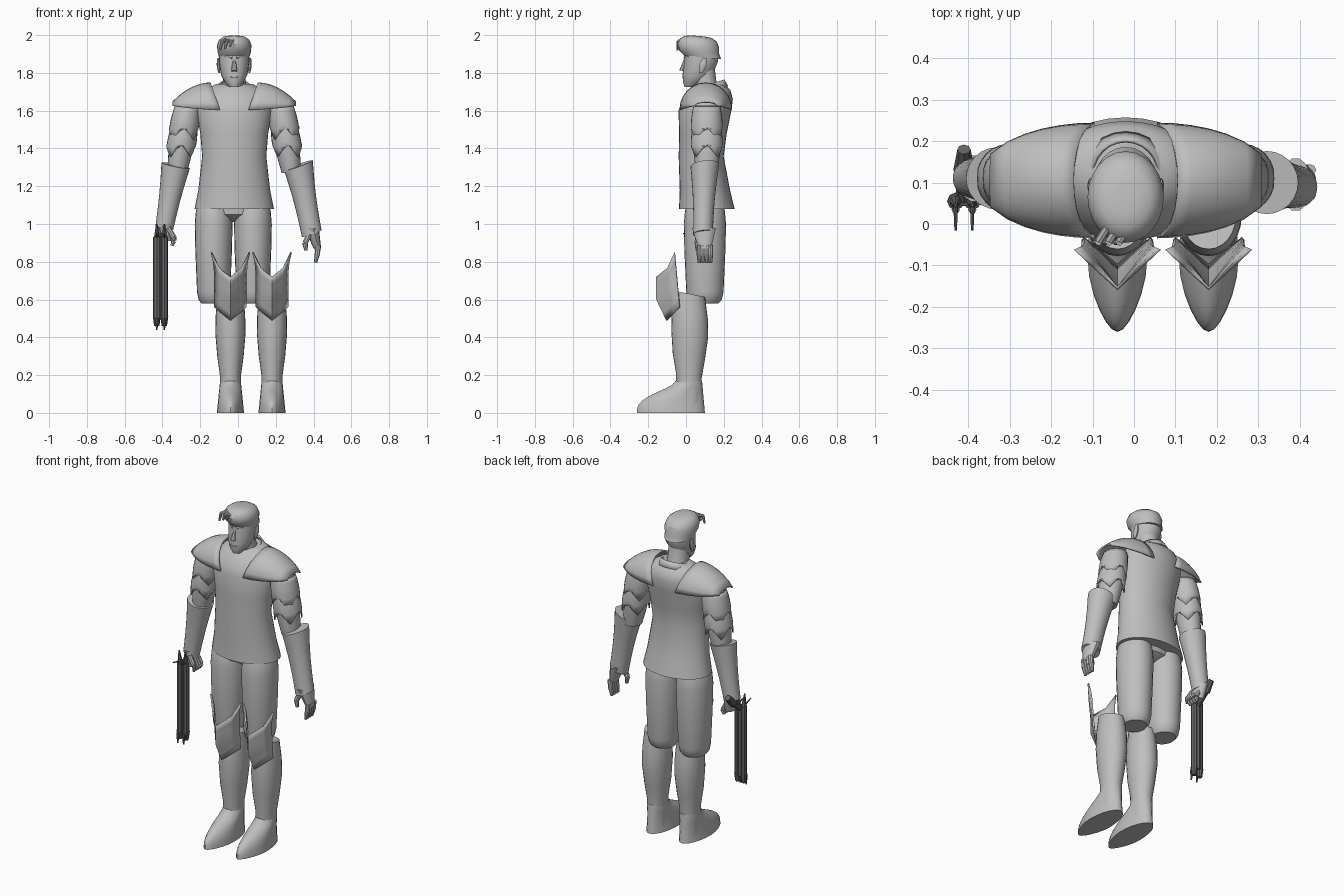
import bpy, bmesh, math
from mathutils import Vector

cube = bpy.data.objects.get("Cube")
if cube:
    bpy.data.objects.remove(cube, do_unlink=True)


def material(name, value):
    mat = bpy.data.materials.new(name)
    mat.use_nodes = True
    colour = (value, value, value, 1)
    mat.diffuse_color = colour
    mat.node_tree.nodes["Principled BSDF"].inputs["Base Color"].default_value = colour
    return mat


LIGHT = material("light grey", .52)
DARK = material("dark grey", .13)
CENTRE = -.02
SIDES = (("left", 1), ("right", -1))


def finish(name, bm, mat, thickness=0, angle=40):
    bmesh.ops.recalc_face_normals(bm, faces=bm.faces)
    mesh = bpy.data.meshes.new(name)
    bm.to_mesh(mesh)
    bm.free()
    part = bpy.data.objects.new(name, mesh)
    bpy.context.collection.objects.link(part)
    mesh.materials.append(mat)
    if thickness:
        solid = part.modifiers.new("thickness", "SOLIDIFY")
        solid.thickness = thickness
        solid.offset = 0
    bpy.ops.object.select_all(action="DESELECT")
    part.select_set(True)
    bpy.context.view_layer.objects.active = part
    bpy.ops.object.shade_smooth_by_angle(angle=math.radians(angle))


def skin(bm, rows, closed):
    """Join neighbouring rows of points with quads."""
    grid = [[bm.verts.new(point) for point in row] for row in rows]
    for low, high in zip(grid, grid[1:]):
        for k in range(len(low) if closed else len(low) - 1):
            j = (k + 1) % len(low)
            bm.faces.new((low[k], low[j], high[j], high[k]))
    return grid


def loft(name, rings, sides=24, slope=(0, 0), point=0, jag=0, thickness=0):
    """Skin rings of (centre, rx, ry); a shell with thickness stays open."""
    rows = []
    for ring, (centre, rx, ry) in enumerate(rings):
        row = []
        for k in range(sides):
            turn = math.tau * k / sides
            x = rx * math.cos(turn) * (1 - point * max(0, -math.sin(turn)) ** 2)
            y = ry * math.sin(turn)
            z = slope[0] * x + slope[1] * y
            if ring == len(rings) - 1:
                z += jag * (abs(k * 4 / sides % 1 - .5) * 4 - 1)
            row.append(Vector(centre) + Vector((x, y, z)))
        rows.append(row)
    bm = bmesh.new()
    grid = skin(bm, rows, True)
    if not thickness:
        bm.faces.new(grid[0])
        bm.faces.new(grid[-1])
    finish(name, bm, LIGHT, thickness)


def stack(name, x, depth, profile, **options):
    """Loft a profile of (y, z, radius), with depth as the ratio of ry to rx."""
    loft(name, [((x, y, z), r, r * depth) for y, z, r in profile], **options)


def limb(name, start, end, r_start, r_end, bulge=0, depth=1, **options):
    """Loft a tapered, bulging limb between two points."""
    start, end, rings = Vector(start), Vector(end), []
    for k in range(7):
        t = k / 6
        r = r_start + (r_end - r_start) * t + bulge * math.sin(math.pi * t)
        rings.append((start.lerp(end, t), r, r * depth))
    loft(name, rings, **options)


def sheet(name, rows, angle):
    bm = bmesh.new()
    skin(bm, rows, False)
    finish(name, bm, LIGHT, .009, angle)


def rod(name, start, end, r_start, r_end, mat=LIGHT, sides=8):
    start, end = Vector(start), Vector(end)
    axis = end - start
    bm = bmesh.new()
    bmesh.ops.create_cone(bm, cap_ends=True, segments=sides, radius1=r_start,
                          radius2=r_end, depth=axis.length)
    bmesh.ops.rotate(bm, matrix=axis.to_track_quat("Z", "Y").to_matrix(), verts=bm.verts)
    bmesh.ops.translate(bm, vec=(start + end) / 2, verts=bm.verts)
    finish(name, bm, mat)


def finger(name, root, knuckle, tip, r):
    rod(name, root, knuckle, r, r)
    rod(name + "_tip", knuckle, tip, r, r * .6)


# Tunic with flared hem, and slanted collar
stack("tunic", CENTRE, .7, ((.11, 1.08, .21), (.1, 1.18, .19), (.08, 1.36, .17), (.09, 1.48, .18),
                            (.1, 1.6, .2), (.115, 1.66, .19), (.13, 1.71, .15), (.13, 1.74, .1)), sides=32)
stack("collar", CENTRE, 1, ((.11, 1.69, .11), (.12, 1.735, .08)), slope=(0, .35), thickness=.008)

# Head, neck and face
stack("neck", CENTRE, 1, ((.12, 1.66, .07), (.1, 1.76, .06), (.09, 1.84, .06)))
stack("head", CENTRE, 1.12, ((.02, 1.725, .025), (.04, 1.75, .05), (.06, 1.79, .07),
                             (.08, 1.86, .08), (.08, 1.95, .08), (.08, 1.98, .05)))
rod("nose", (CENTRE, -.02, 1.81), (CENTRE, 0, 1.88), .016, .007)
rod("lips", (CENTRE - .02, -.012, 1.775), (CENTRE + .02, -.012, 1.775), .006, .006)
for side, s in SIDES:
    rod(side + "_brow", (CENTRE + s * .01, -.006, 1.88), (CENTRE + s * .05, .015, 1.89), .008, .006)
    limb(side + "_ear", (CENTRE + s * .08, .08, 1.8), (CENTRE + s * .085, .1, 1.88),
         .004, .004, bulge=.006, depth=2, sides=10)

# Short hair swept to the front
stack("hair", CENTRE, 1.2, ((.09, 1.88, .08), (.07, 1.91, .088), (.065, 1.945, .092),
                            (.065, 1.975, .08), (.065, 1.99, .06), (.06, 1.996, .03)), slope=(0, -.08))
for k in range(3):
    x = -.085 + k * .025
    finger(f"hair_strand_{k}", (x + .02, -.01, 1.975), (x, -.042, 1.965), (x - .01, -.045, 1.92 + k * .01), .01)

# Shoulder pads with slanted inner edges, upper arms and jagged arm plates
for side, s in SIDES:
    rows = []
    for k in range(7):
        t = k / 6
        half = .135 * math.sqrt(1 - .8 * t * t)
        crown = .14 - .12 * t * t
        row = []
        for j in range(13):
            a = math.pi * j / 12
            d = .075 + .05 * math.sin(a) * (1 - t) + .25 * t
            row.append((CENTRE + s * d, .105 - half * math.cos(a), 1.605 + .02 * t * t + crown * math.sin(a)))
        rows.append(row)
    sheet(side + "_shoulder_pad", rows, 40)

    def arm(z):
        return (CENTRE + s * (.24 + (1.68 - z) * .15), .11, z)

    limb(side + "_upper_arm", arm(1.63), arm(1.27), .055, .05, bulge=.015, depth=1.1)
    for level, top in (("upper", 1.62), ("lower", 1.53)):
        limb(f"{side}_{level}_arm_plate", arm(top), arm(top - .14), .064, .074, bulge=.005, depth=1.08,
             jag=.034, thickness=.006)

# Gauntlets with slanted cuffs
limb("left_gauntlet", (.32, .1, 1.31), (.39, .09, .95), .076, .052, bulge=-.006, slope=(.35, .1))
limb("right_gauntlet", (-.33, .11, 1.31), (-.39, .11, .98), .075, .047, bulge=-.004, slope=(-.2, .1))

# Open left hand and gripping right hand
limb("left_palm", (.39, .095, .98), (.42, .1, .87), .038, .02, depth=1.7, sides=14)
limb("right_palm", (-.385, .11, 1), (-.375, .1, .91), .038, .027, depth=1.5, sides=14)
for k in range(4):
    y = .07 + k * .02
    finger(f"left_finger_{k}", (.425, y, .89), (.42, y, .84), (.41, y, .795), .014)
    finger(f"right_finger_{k}", (-.36, y, .95), (-.34, y, .91), (-.35, y, .885), .013)
finger("left_thumb", (.38, .065, .95), (.355, .06, .9), (.36, .06, .86), .015)
finger("right_thumb", (-.37, .06, .98), (-.34, .055, .93), (-.335, .055, .91), .014)

# Trousers ending at the knee
stack("trouser_seat", CENTRE, .6, ((.1, 1.14, .16), (.1, 1.05, .15), (.1, 1.01, .04)))
for side, s in SIDES:
    stack(side + "_trouser_leg", CENTRE - .005 + s * .104, 1.12,
          ((.1, 1.13, .075), (.1, 1.07, .094), (.1, 1, .1), (.1, .86, .097),
           (.1, .64, .088), (.1, .6, .08), (.1, .58, .065)))

# Boots with pointed toes, and winged knee plates
for side, s in SIDES:
    middle = .07 + s * .11
    stack(side + "_boot_shaft", middle, 1.22,
          ((.02, .63, .066), (.02, .52, .078), (.02, .42, .08), (.015, .3, .07),
           (.015, .2, .056), (.015, .04, .054)), slope=(0, -.2))
    rings = []
    for k in range(9):
        t = k / 8
        rise = t ** 1.5
        toe = -.26 + .205 * rise * rise * (3 - 2 * rise)
        heel = .1 - .015 * t
        rings.append(((middle, (toe + heel) / 2, .17 * t), .072 - .017 * t, (heel - toe) / 2))
    loft(side + "_foot", rings, point=.3)

    columns = []
    for u in (-1, -.6, 0, .6, 1):
        edge = abs(u)
        bottom, top = .49 + .07 * edge, .72 + .13 * edge ** 2
        column = []
        for k in range(7):
            v = k / 6
            y = -.155 + .055 * max(0, 1 - 2 * v) * (1 - edge) + edge * (.12 - .025 * v)
            column.append((middle + u * (.083 + .018 * v ** 6), y, bottom + (top - bottom) * v))
        columns.append(column)
    sheet(side + "_knee_plate", columns, 25)

# Twin-barrelled sidearm hanging from the right hand
for side, x in (("inner", -.39), ("outer", -.43)):
    rod(side + "_barrel", (x, .055, .5), (x, .055, .93), .019, .019, DARK)
    rod(side + "_muzzle", (x, .055, .46), (x, .055, .51), .014, .021, DARK)
    rod(side + "_muzzle_prong", (x, .035, .5), (x, .03, .44), .01, .004, DARK)
    rod(side + "_breech", (x, .055, .92), (x, .045, 1), .016, .004, DARK)
    rod(side + "_hammer", (x, .05, .93), (x, -.015, .95), .006, .003, DARK)
rod("barrel_rib", (-.41, .06, .5), (-.41, .06, .93), .016, .016, DARK)
rod("grip", (-.41, .055, .91), (-.41, .14, .98), .019, .02, DARK)
rod("pommel", (-.41, .13, .97), (-.41, .18, 1.02), .026, .016, DARK)
